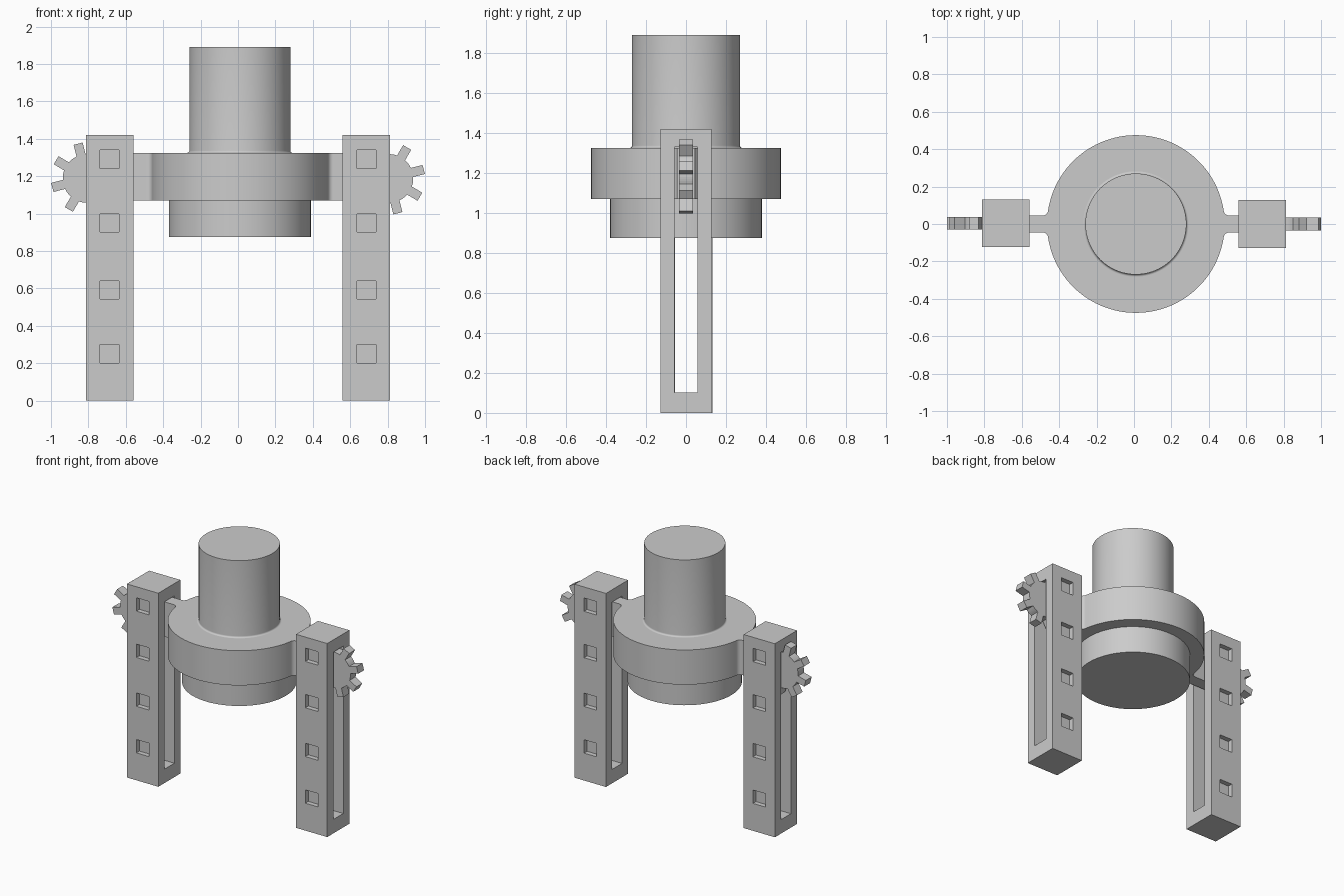
import bpy, bmesh, math
from math import sin, cos, pi, radians

if "Cube" in bpy.data.objects:
    bpy.data.objects.remove(bpy.data.objects["Cube"])

CX = 0.01  # axis of the round body


def finish(bm, name, smooth=False):
    bmesh.ops.recalc_face_normals(bm, faces=bm.faces)
    me = bpy.data.meshes.new(name)
    bm.to_mesh(me)
    bm.free()
    ob = bpy.data.objects.new(name, me)
    bpy.context.collection.objects.link(ob)
    if smooth:
        bpy.ops.object.select_all(action='DESELECT')
        bpy.context.view_layer.objects.active = ob
        ob.select_set(True)
        bpy.ops.object.shade_smooth_by_angle(angle=radians(30))
    return ob


def prism(name, pts, offset, smooth=False):
    """Extrude a closed outline of 3D points along an offset."""
    bm = bmesh.new()
    face = bm.faces.new([bm.verts.new(p) for p in pts])
    ext = bmesh.ops.extrude_face_region(bm, geom=[face], use_keep_orig=True)
    verts = [v for v in ext['geom'] if isinstance(v, bmesh.types.BMVert)]
    bmesh.ops.translate(bm, verts=verts, vec=offset)
    return finish(bm, name, smooth)


def lathe(name, profile, seg=96):
    """Revolve (radius, z) points and cap both ends."""
    bm = bmesh.new()
    rings = [[bm.verts.new((CX + r * cos(2 * pi * i / seg), r * sin(2 * pi * i / seg), z))
              for i in range(seg)] for r, z in profile]
    for a, b in zip(rings, rings[1:]):
        for i in range(seg):
            j = (i + 1) % seg
            bm.faces.new((a[i], a[j], b[j], b[i]))
    bm.faces.new(rings[0])
    bm.faces.new(rings[-1])
    return finish(bm, name, True)


def add_box(bm, x0, x1, y0, y1, z0, z1):
    geo = bmesh.ops.create_cube(bm, size=1)
    for v in geo['verts']:
        v.co = ((x0 + x1) / 2 + v.co.x * (x1 - x0),
                (y0 + y1) / 2 + v.co.y * (y1 - y0),
                (z0 + z1) / 2 + v.co.z * (z1 - z0))


# Round body: lower plug and upper column with a small fillet at its foot
lathe("lower_plug", [(0.38, 0.875), (0.38, 1.08)])
fillet = [(0.282 - 0.012 * sin(t), 1.337 - 0.012 * cos(t))
          for t in (radians(a) for a in range(0, 91, 15))]
lathe("upper_column", [(0.282, 1.315)] + fillet + [(0.27, 1.89)])

# Collar with two side arms blended in by fillets, as one outline
R, H, F, ARM = 0.475, 0.045, 0.03, 0.72
fy = H + F
fx = math.sqrt((R + F) ** 2 - fy ** 2)
phi = math.atan2(fy, fx)
quarter = [(ARM, H)]
for i in range(9):
    a = -pi / 2 - (pi / 2 - phi) * i / 8
    quarter.append((fx + F * cos(a), fy + F * sin(a)))
for i in range(1, 25):
    a = phi + (pi / 2 - phi) * i / 24
    quarter.append((R * cos(a), R * sin(a)))
upper = quarter + [(-x, y) for x, y in reversed(quarter[:-1])]
outline = upper + [(x, -y) for x, y in reversed(upper)]
prism("collar_with_arms", [(CX + x, y, 1.07) for x, y in outline], (0, 0, 0.255), True)

# Two slotted posts with square recesses, each with a gear
for side, label in ((-1, "left"), (1, "right")):
    px, hw, yc = side * 0.687, 0.127, 0.004 if side < 0 else 0.0
    bm = bmesh.new()
    add_box(bm, px - hw, px + hw, yc - 0.128, yc + 0.128, 0, 1.42)
    post = finish(bm, label + "_post")
    bm = bmesh.new()
    add_box(bm, px - 0.3, px + 0.3, yc - 0.058, yc + 0.058, 0.102, 1.33)
    for z in (0.25, 0.592, 0.95, 1.29):
        for s in (-1, 1):
            y0, y1 = sorted((yc + s * 0.093, yc + s * 0.2))
            add_box(bm, px - 0.051, px + 0.051, y0, y1, z - 0.049, z + 0.049)
    cutter = finish(bm, label + "_cutter")
    cutter.hide_render = True
    mod = post.modifiers.new("cut", 'BOOLEAN')
    mod.operation, mod.solver, mod.object = 'DIFFERENCE', 'EXACT', cutter
    bpy.context.view_layer.objects.active = post
    bpy.ops.object.modifier_apply(modifier=mod.name)
    bpy.data.objects.remove(cutter)

    # Eight-tooth gear
    pts = []
    root, tip, w = 0.13, 0.192, 0.025
    for k in range(8):
        a = radians(14.5 + 45 * k)
        for u, v in ((math.sqrt(root ** 2 - w ** 2), -w), (tip, -w), (tip, w),
                     (math.sqrt(root ** 2 - w ** 2), w)):
            pts.append((u * cos(a) - v * sin(a), u * sin(a) + v * cos(a)))
        for t in (18, 22.5, 27):
            b = a + radians(t)
            pts.append((root * cos(b), root * sin(b)))
    prism(label + "_gear", [(side * 0.807 + x, yc - 0.034, 1.188 + z) for x, z in pts],
          (0, 0.068, 0))
